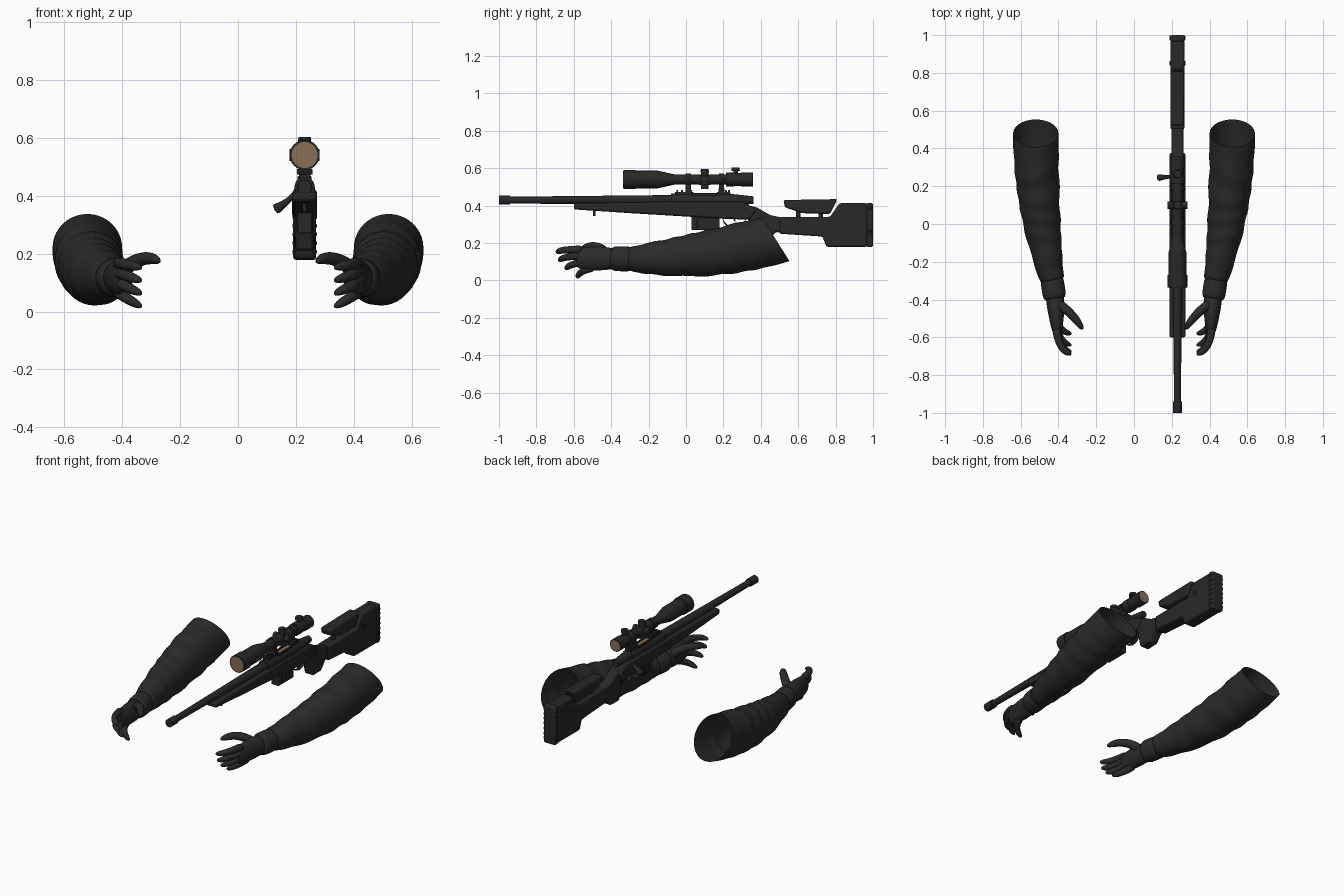
import bpy, bmesh, math
from math import sin, cos, pi
from mathutils import Vector

cube = bpy.data.objects.get("Cube")
if cube:
    bpy.data.objects.remove(cube)

gun_x = .23
bore_z = .43
scope_z = .54
up = Vector((0, 0, 1))


def material(name, *rgb):
    mat = bpy.data.materials.new(name)
    mat.use_nodes = True
    mat.diffuse_color = (*rgb, 1)
    mat.node_tree.nodes["Principled BSDF"].inputs["Base Color"].default_value = (*rgb, 1)
    return mat


black = material("gun black", .021, .021, .021)
cloth = material("dark cloth", .023, .023, .023)
amber = material("amber brass", .25, .155, .095)


def build(name, rings, mat, bevel=0, soft=False, open_start=False):
    """Join rings of points into a skin, cap its ends and shade it."""
    bm = bmesh.new()
    loops = [[bm.verts.new(point) for point in ring] for ring in rings]
    for a, b in zip(loops, loops[1:]):
        for i in range(len(a)):
            bm.faces.new((a[i - 1], a[i], b[i], b[i - 1]))
    if not open_start:
        bm.faces.new(loops[0])
    bm.faces.new(loops[-1])
    bmesh.ops.recalc_face_normals(bm, faces=bm.faces)
    mesh = bpy.data.meshes.new(name)
    bm.to_mesh(mesh)
    bm.free()
    mesh.materials.append(mat)
    ob = bpy.data.objects.new(name, mesh)
    bpy.context.collection.objects.link(ob)
    bpy.ops.object.select_all(action='DESELECT')
    ob.select_set(True)
    bpy.context.view_layer.objects.active = ob
    if soft:
        bpy.ops.object.shade_smooth()
        ob.modifiers.new("smooth", 'SUBSURF').render_levels = 1
    else:
        bpy.ops.object.shade_smooth_by_angle(angle=math.radians(35))
    if bevel:
        edge = ob.modifiers.new("bevel", 'BEVEL')
        edge.width = bevel
        edge.segments = 2


def prism(name, profile, half, bevel=.01, x=gun_x):
    """Side profile of y, z points given a thickness in x."""
    build(name, [[(x + s * half, y, z) for y, z in profile] for s in (-1, 1)], black, bevel)


def box(name, back, front, low, high, half, bevel=.002, x=gun_x):
    prism(name, [(back, low), (front, low), (front, high), (back, high)], half, bevel, x)


def rod(name, start, end, radius, end_radius=None, y=0, z=scope_z, axis='Y', mat=black, sides=24):
    """Cylinder or cone between two distances along an axis."""
    rings = []
    for d, r in ((start, radius), (end, end_radius or radius)):
        ring = []
        for i in range(sides):
            u, v = r * cos(2 * pi * i / sides), r * sin(2 * pi * i / sides)
            offset = {'X': (d, u, v), 'Y': (u, d, v), 'Z': (u, v, d)}[axis]
            ring.append(Vector((gun_x, y, z)) + Vector(offset))
        rings.append(ring)
    build(name, rings, mat)


def bezier(a, b, c):
    a, b, c = Vector(a), Vector(b), Vector(c)
    return lambda t: a.lerp(b, t).lerp(b.lerp(c, t), t)


def tube(name, path, size, side=1, mat=cloth, sides=12, steps=6, fold=0, lean=0, open_start=False):
    """Loft ellipses along path(t), sized by size(t), with optional cloth folds."""
    rings = []
    for j in range(steps + 1):
        t = j / steps
        ahead = (path(t + .01) - path(t - .01)).normalized()
        ahead = (ahead - up * lean * (1 - t) ** 2).normalized()
        across = ahead.cross(up).normalized()
        rise = across.cross(ahead)
        width, height = size(t)
        ring = []
        for i in range(sides):
            a = 2 * pi * i / sides
            ripple = 1 + fold * min(1, 4 * t) * sin(38 * t + 2 * sin(a + 8 * t))
            p = path(t) + (across * width * cos(a) + rise * height * sin(a)) * ripple
            ring.append((p.x * side, p.y, p.z))
        rings.append(ring)
    build(name, rings, mat, soft=True, open_start=open_start)


# Barrel, muzzle collar, receiver and bolt shroud
rod("muzzle_collar", -1, -.94, .024, z=bore_z)
rod("barrel", -.95, -.05, .018, .027, z=bore_z)
rod("receiver", -.08, .24, .035, z=bore_z)
rod("bolt_shroud", .24, .36, .033, .02, z=bore_z)
rod("cartridge", .05, .16, .014, z=.454, mat=amber)

# Stock
prism("forend", [(-.6, .413), (-.6, .38), (-.3, .36), (0, .342), (.2, .33), (.34, .325),
                 (.38, .38), (.3, .42), (-.08, .42)], .043)
prism("grip", [(.3, .41), (.38, .39), (.45, .35), (.54, .33), (.54, .25), (.48, .26),
               (.44, .21), (.36, .21), (.34, .3)], .031)
prism("butt_stock", [(.5, .34), (.77, .34), (.82, .413), (.97, .413), (.97, .18),
                     (.75, .18), (.73, .235), (.5, .25)], .037)
prism("cheek_rest", [(.52, .43), (.81, .435), (.77, .355), (.62, .36), (.53, .39)], .036)
box("butt_pad", .965, 1, .178, .415, .04, bevel=.01)
for i in range(7):
    low = .2 + i * .03
    box("pad_ridge", .975, .997, low, low + .012, .042)
for y in (.6, .72):
    rod("cheek_post", .32, .38, .012, y=y, z=0, axis='Z')
rod("stock_screw", -.042, .042, .012, y=.85, z=.335, axis='X')
rod("sling_stud", .345, .38, .007, y=-.49, z=0, axis='Z')

# Magazine, trigger and guard
box("magazine", .03, .18, .27, .36, .025, bevel=.005)
for i in range(3):
    y = .06 + i * .035
    box("magazine_rib", y, y + .01, .28, .33, .028)
tube("trigger_guard", lambda t: Vector((gun_x, .258 - .065 * cos(pi * t), .34 - .06 * sin(pi * t))),
     lambda t: (.011, .004), mat=black)
tube("trigger", bezier((gun_x, .25, .34), (gun_x, .275, .31), (gun_x, .25, .29)),
     lambda t: (.006, .005), mat=black)

# Bolt handle reaching out to the right
tube("bolt_handle", bezier((.21, .25, .425), (.18, .25, .38), (.125, .245, .35)),
     lambda t: (.009 + .013 * t ** 3,) * 2, mat=black)

# Scope rail: solid ends, low lips beside the cartridge
for back, front in ((-.06, .04), (.165, .235)):
    box("scope_rail", back, front, .458, .474, .02)
    for i in range(4):
        y = back + .008 + i * (front - back) / 4
        box("rail_tooth", y, y + .01, .47, .483, .02)
for s in (-1, 1):
    box("port_lip", .03, .17, .447, .467, .003, x=gun_x + s * .021)

# Scope body, lenses and knobs
rod("objective_rim", -.335, -.27, .052)
rod("objective_bell", -.27, -.15, .047)
rod("bell_taper", -.15, -.06, .047, .027)
rod("scope_tube", -.06, .22, .027)
rod("eyepiece", .215, .26, .037)
rod("eyepiece_neck", .26, .295, .034)
rod("eyepiece_rim", .295, .357, .038)
rod("front_lens", -.338, -.333, .045, mat=amber)
rod("rear_lens", .353, .359, .032, mat=amber)
for axis, start, end in (('Z', -.05, .037), ('X', -.052, .052)):
    rod("turret", start, end, .02, y=.1, axis=axis)
rod("turret_base", -.03, .02, .03, y=.1, axis='Z')
rod("zoom_post", .02, .05, .012, y=.265, axis='Z')
for height, y in ((.037, .1), (.045, .265)):
    rod("knob_cap", height, height + .018, .023, .021, y=y, axis='Z')

# Scope mounts
for y in (.012, .19):
    rod("scope_ring", y - .014, y + .014, .033, sides=16)
    box("ring_mount", y - .014, y + .014, .47, .52, .017)
    box("ring_clamp", y - .016, y + .016, .472, .492, .027)
    for s in (-1, 1):
        box("ring_lug", y - .012, y + .012, .53, .55, .006, x=gun_x + s * .033)


# Arm shapes by rule, from the open shoulder end to the fingertips
def sleeve_path(t):
    return Vector((.52 - .09 * t * t, .48 - .79 * t, .115 + .105 * (1 - t) ** 2))


def sleeve_size(t):
    return .122 - .06 * t * t, .14 - .075 * t * t


def cuff_size(t):
    flare = .014 * (1 - (2 * t - 1) ** 8)
    return .049 + flare, .054 + flare


def palm_size(t):
    return .05 - .03 * t * t, .054 + .012 * sin(pi * t)


def digit_size(thickness):
    def size(t):
        r = thickness * (1.2 - .4 * t) * (1 - .6 * t ** 12)
        return r, r
    return size


fingers = ("index_finger", "middle_finger", "ring_finger", "little_finger")
for side, label in ((1, "left_"), (-1, "right_")):
    tube(label + "sleeve", sleeve_path, sleeve_size, side, sides=20, steps=28,
         fold=.035, lean=.35, open_start=True)
    tube(label + "glove_cuff", bezier((.436, -.28, .115), (.428, -.34, .115), (.417, -.405, .118)),
         cuff_size, side, sides=18)
    tube(label + "palm", bezier((.42, -.37, .117), (.41, -.48, .117), (.407, -.59, .12)),
         palm_size, side, sides=16)
    for i, finger in enumerate(fingers):
        knuckle = Vector((.412, -.55 + .006 * i * i, .165 - .032 * i))
        tip = Vector((.33, -.69 + .012 * i * i, .15 - .045 * i))
        bend = Vector((.4, tip.y + .01, (knuckle.z + tip.z) / 2 + .01))
        tube(label + finger, bezier(knuckle, bend, tip), digit_size(.019), side, steps=8)
    tube(label + "thumb", bezier((.41, -.42, .13), (.33, -.46, .21), (.27, -.56, .172)),
         digit_size(.024), side, steps=8)
